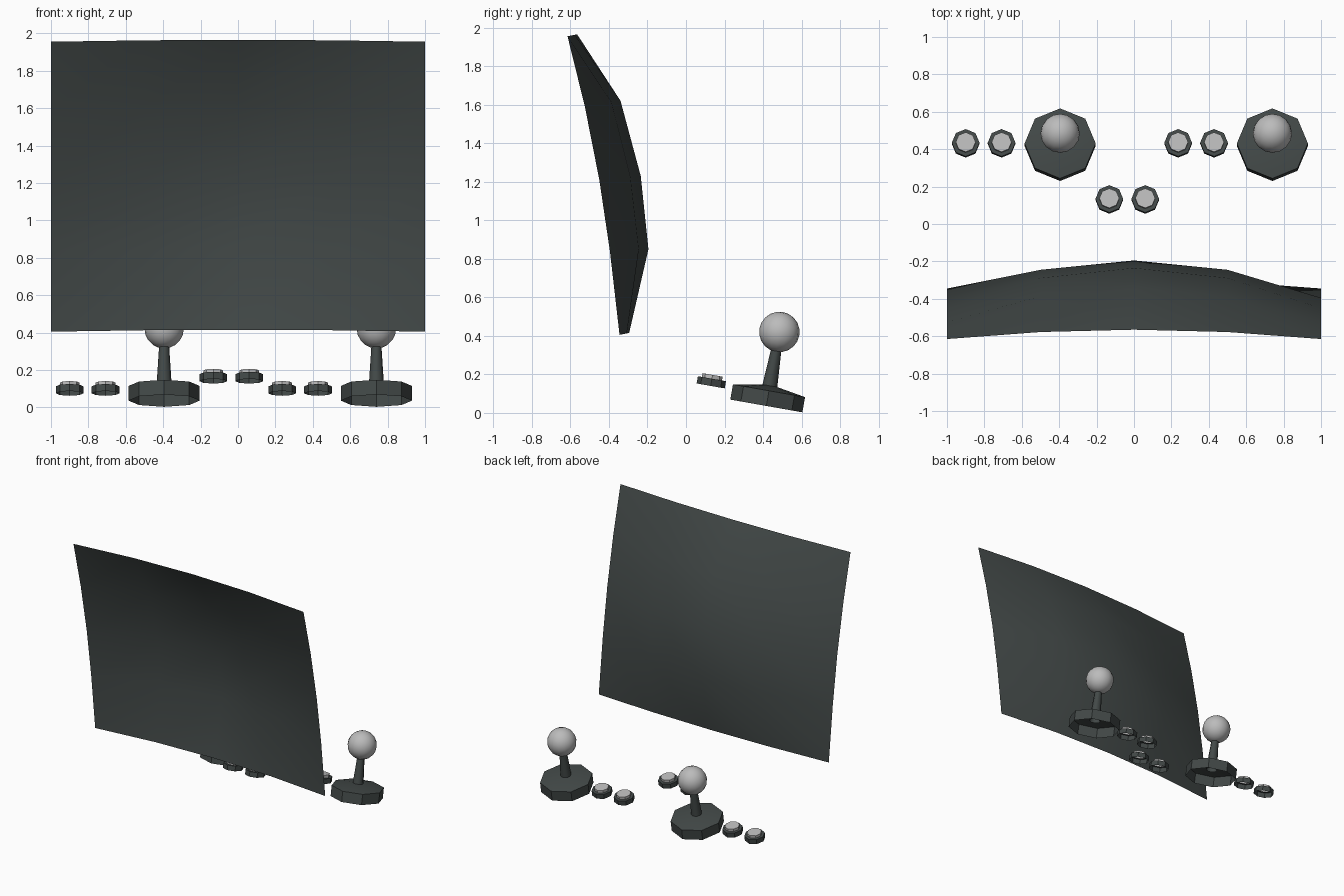
import bpy, bmesh, math
from mathutils import Matrix, Vector

cube = bpy.data.objects.get("Cube")
if cube:
    bpy.data.objects.remove(cube, do_unlink=True)


def material(name, color):
    m = bpy.data.materials.new(name)
    m.use_nodes = True
    m.diffuse_color = (*color, 1)
    m.node_tree.nodes["Principled BSDF"].inputs["Base Color"].default_value = (*color, 1)
    return m


DARK = material("charcoal", (0.055, 0.066, 0.064))
LIGHT = material("light grey", (0.5, 0.5, 0.5))
TILT = Matrix.Rotation(math.radians(-10), 4, 'X')


def finish(name, bm, mats, loc=(0, 0, 0), rot=Matrix(), angle=30):
    mesh = bpy.data.meshes.new(name)
    bm.to_mesh(mesh)
    bm.free()
    for m in mats:
        mesh.materials.append(m)
    ob = bpy.data.objects.new(name, mesh)
    bpy.context.collection.objects.link(ob)
    ob.matrix_world = Matrix.Translation(loc) @ rot
    bpy.ops.object.select_all(action='DESELECT')
    ob.select_set(True)
    bpy.context.view_layer.objects.active = ob
    bpy.ops.object.shade_smooth_by_angle(angle=math.radians(angle))
    return ob


def lathe(profile, sides=8):
    """Open-bottomed turned shape; a radius of zero closes the top."""
    bm = bmesh.new()
    rings = []
    for r, z in profile:
        n = sides if r else 1
        rings.append([bm.verts.new((r * math.cos(math.tau * i / sides),
                                    r * math.sin(math.tau * i / sides), z)) for i in range(n)])
    for a, b in zip(rings, rings[1:]):
        for i in range(sides):
            j = (i + 1) % sides
            if len(b) == 1:
                bm.faces.new((a[i], a[j], b[0]))
            else:
                bm.faces.new((a[i], a[j], b[j], b[i]))
    return bm


# Curved screen sheet: each row gives middle y, middle z, edge y, edge z
rows = [(-0.295, 0.415, -0.345, 0.405), (-0.195, 0.85, -0.395, 0.84),
        (-0.235, 1.23, -0.45, 1.21), (-0.34, 1.62, -0.525, 1.59),
        (-0.565, 1.965, -0.615, 1.955)]
bm = bmesh.new()
grid = []
for ym, zm, ye, ze in rows:
    grid.append([bm.verts.new((x, ym + (ye - ym) * x * x, zm + (ze - zm) * x * x))
                 for x in (-1, -0.5, 0, 0.5, 1)])
for low, high in zip(grid, grid[1:]):
    for i in range(4):
        bm.faces.new((low[i], low[i + 1], high[i + 1], high[i]))
finish("screen", bm, [DARK], angle=60)

# Joysticks: hollow base with a shallow cone top, tapered stick and ball
for side, x in (("right", -0.395), ("left", 0.74)):
    foot = Vector((x, 0.417, 0.036))
    finish(side + "_joystick_base", lathe([(0.19, 0), (0.19, 0.08), (0, 0.113)]),
           [DARK], foot, TILT)
    finish(side + "_joystick_stick", lathe([(0.042, 0.06), (0.026, 0.31)]),
           [DARK], foot, TILT, 60)
    bm = bmesh.new()
    bmesh.ops.create_uvsphere(bm, u_segments=16, v_segments=10, radius=0.105)
    finish(side + "_joystick_ball", bm, [LIGHT], foot + TILT @ Vector((0, 0, 0.39)), TILT, 60)

# Buttons: dark collar with a light raised cap
spots = [(-0.9, 0.428, 0.075), (-0.708, 0.428, 0.075), (-0.132, 0.128, 0.14),
         (0.06, 0.128, 0.14), (0.236, 0.428, 0.075), (0.428, 0.428, 0.075)]
for n, spot in enumerate(spots, 1):
    bm = lathe([(0.074, 0), (0.074, 0.038), (0.053, 0.038), (0.053, 0.058), (0, 0.058)])
    for f in bm.faces:
        f.material_index = int(f.calc_center_median().z > 0.04)
    finish(f"button_{n}", bm, [DARK, LIGHT], spot, TILT)
